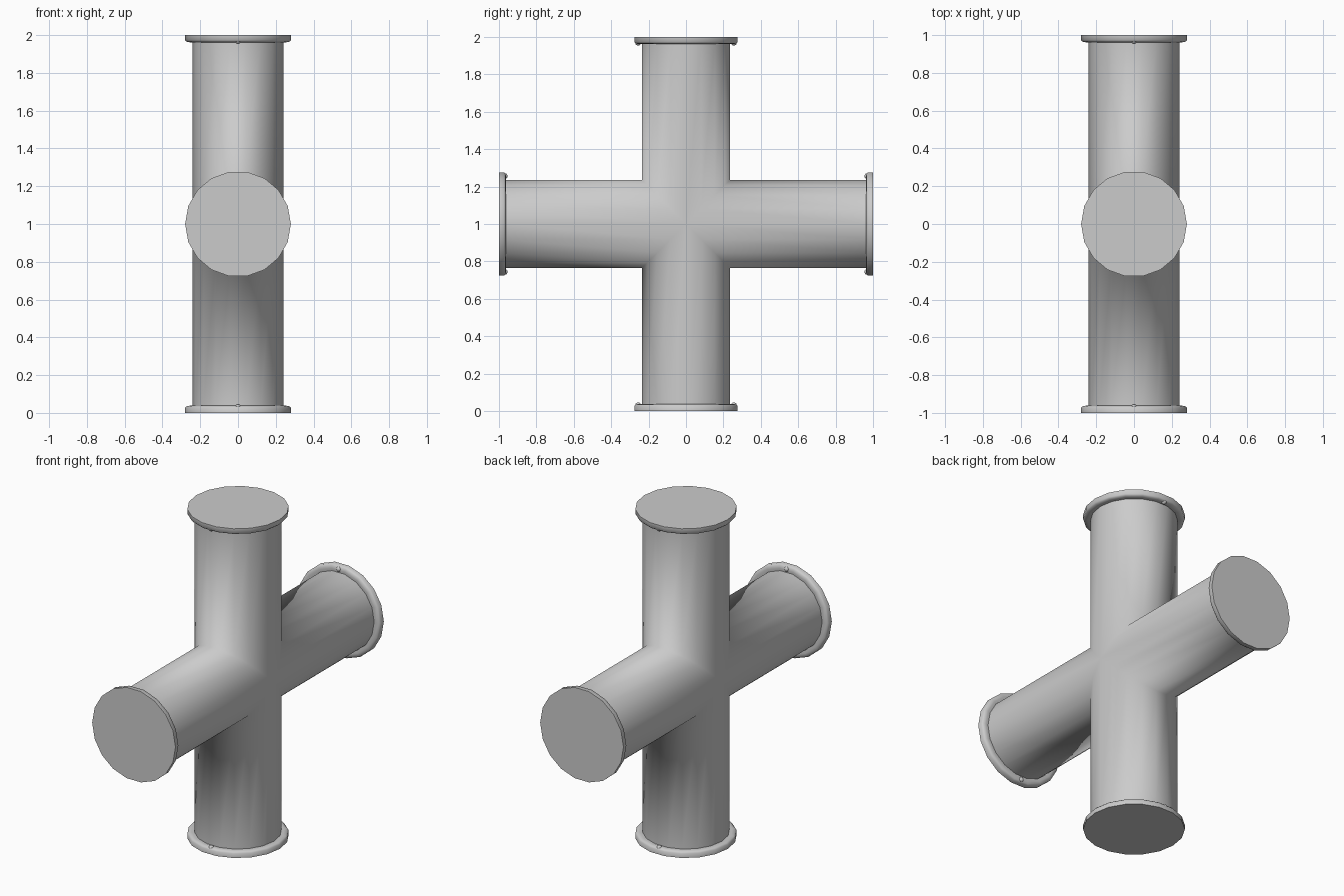
import bpy, bmesh, math
from mathutils import Matrix, Vector

if "Cube" in bpy.data.objects:
    bpy.data.objects.remove(bpy.data.objects["Cube"])

SIDES = 18
PIPE_R = 0.24
CENTRE = Vector((0, 0, 1))
ARMS = {"top": 0, "front": 90, "bottom": 180, "back": 270}

grey = bpy.data.materials.new("light_grey")
grey.use_nodes = True
grey.diffuse_color = (0.6, 0.6, 0.6, 1)
grey.node_tree.nodes["Principled BSDF"].inputs["Base Color"].default_value = (0.6, 0.6, 0.6, 1)


def ring(bm, radius, height):
    """Ring of vertices around z; height is a function of the point's y."""
    points = []
    for i in range(SIDES):
        a = math.tau * i / SIDES
        y = radius * math.sin(a)
        points.append(bm.verts.new((radius * math.cos(a), y, height(y))))
    return points


def bridge(bm, lower, upper):
    for i in range(SIDES):
        j = (i + 1) % SIDES
        bm.faces.new((lower[i], lower[j], upper[j], upper[i]))


def finish(bm, name):
    bmesh.ops.recalc_face_normals(bm, faces=bm.faces)
    for face in bm.faces:
        face.smooth = True
    mesh = bpy.data.meshes.new(name)
    bm.to_mesh(mesh)
    bm.free()
    mesh.materials.append(grey)
    obj = bpy.data.objects.new(name, mesh)
    bpy.context.collection.objects.link(obj)
    return obj


# Four mitred pipe arms welded into one cross
bm = bmesh.new()
for angle in ARMS.values():
    inner = ring(bm, PIPE_R, abs)
    outer = ring(bm, PIPE_R, lambda y: 0.98)
    bridge(bm, inner, outer)
    bmesh.ops.rotate(bm, verts=inner + outer, matrix=Matrix.Rotation(math.radians(angle), 3, "X"))
bmesh.ops.remove_doubles(bm, verts=bm.verts, dist=0.0005)
finish(bm, "pipe_cross").location = CENTRE

# End flanges: flat cap, rim with rounded inner edge
PROFILE = [(0.28, 1), (0.28, 0.973), (0.272, 0.965), (0.256, 0.962), (0.235, 0.965)]
for arm, angle in ARMS.items():
    bm = bmesh.new()
    rings = [ring(bm, r, lambda y, z=z: z) for r, z in PROFILE]
    for a, b in zip(rings, rings[1:]):
        bridge(bm, a, b)
    cap = bm.faces.new(rings[0])
    for edge in cap.edges:
        edge.smooth = False
    flange = finish(bm, arm + "_flange")
    flange.location = CENTRE
    flange.rotation_euler.x = math.radians(angle)

    # Two small studs on the inner face of the rim
    bm = bmesh.new()
    for side in (-1, 1):
        bmesh.ops.create_uvsphere(bm, u_segments=10, v_segments=8, radius=0.016,
                                  matrix=Matrix.Translation((0, side * 0.256, 0.97)))
    studs = finish(bm, arm + "_flange_studs")
    studs.location = CENTRE
    studs.rotation_euler.x = math.radians(angle)
